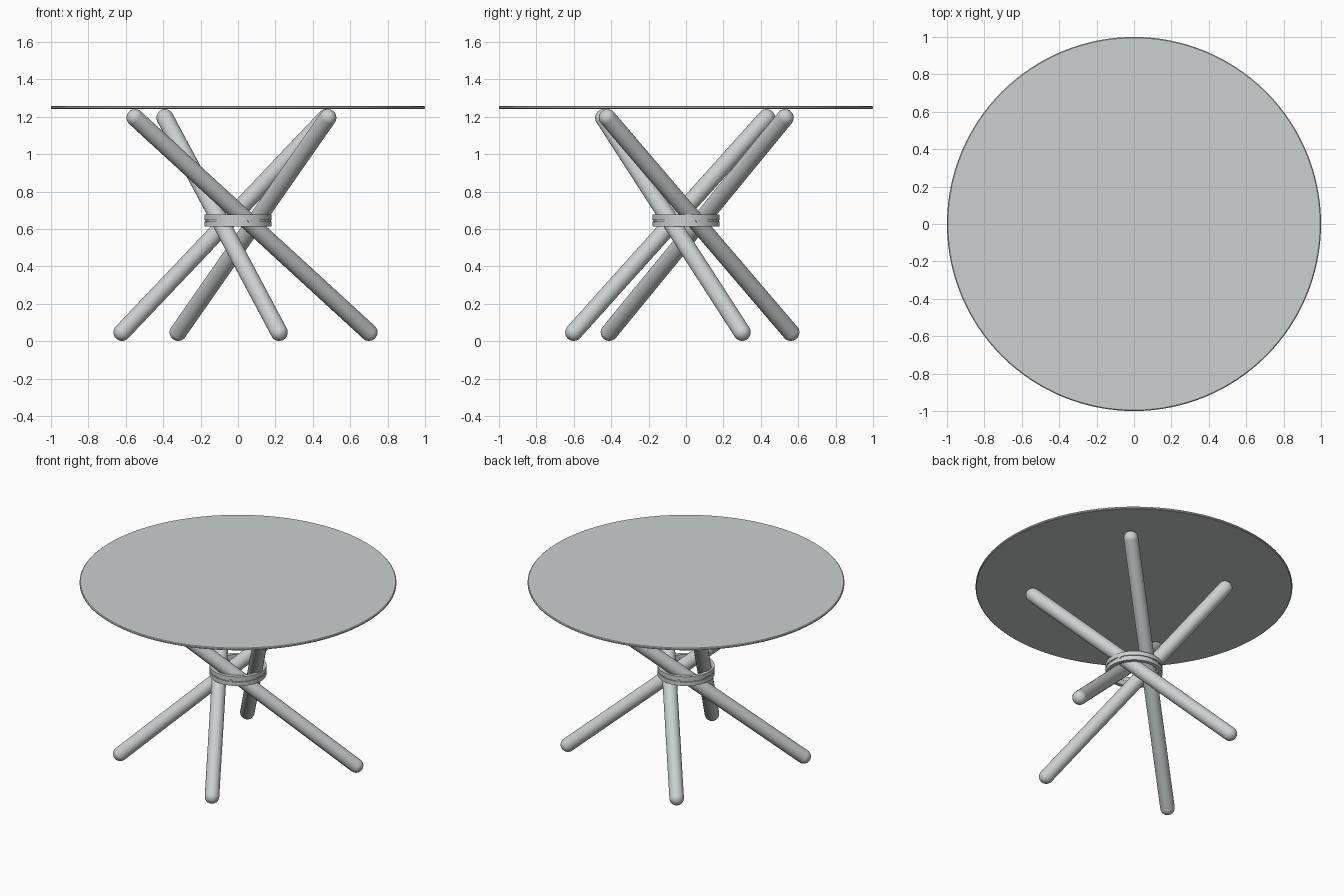
import bpy, math
from mathutils import Vector, Matrix

if "Cube" in bpy.data.objects:
    bpy.data.objects.remove(bpy.data.objects["Cube"])

def mat(name, c):
    m = bpy.data.materials.new(name)
    m.diffuse_color = (*c, 1)
    m.use_nodes = True
    m.node_tree.nodes["Principled BSDF"].inputs["Base Color"].default_value = m.diffuse_color
    return m

grey = mat("pale grey", (0.60, 0.63, 0.63))

def lathe(name, profile, closed=False, n=48, m=grey, axis=None):
    """Revolve (radius, height) points about z; optionally re-aim along an axis."""
    verts, faces, k = [], [], len(profile)
    for i in range(n):
        a = 2 * math.pi * i / n
        verts += [(r * math.cos(a), r * math.sin(a), z) for r, z in profile]
    for i in range(n):
        j = (i + 1) % n
        for p in range(k if closed else k - 1):
            q = (p + 1) % k
            faces.append((i * k + p, j * k + p, j * k + q, i * k + q))
    if not closed:
        faces.append([i * k for i in reversed(range(n))])
        faces.append([i * k + k - 1 for i in range(n)])
    me = bpy.data.meshes.new(name)
    me.from_pydata(verts, [], faces)
    me.materials.append(m)
    if axis:
        a, b = Vector(axis[0]), Vector(axis[1])
        rot = (b - a).to_track_quat('Z', 'Y').to_matrix().to_4x4()
        me.transform(Matrix.Translation(a) @ rot)
    ob = bpy.data.objects.new(name, me)
    bpy.context.collection.objects.link(ob)
    bpy.context.view_layer.objects.active = ob
    bpy.ops.object.select_all(action='DESELECT')
    ob.select_set(True)
    bpy.ops.object.shade_smooth_by_angle(angle=math.radians(35))
    return ob

# round tabletop
lathe("tabletop", [(0.995, 1.242), (1.0, 1.246), (1.0, 1.254), (0.995, 1.258)], n=128)

# four crossing legs with rounded ends: (foot x, y), (head x, y)
R = 0.046
legs = {
    "front_leg": ((0.22, -0.60), (-0.39, 0.43)),
    "right_leg": ((0.70, 0.30), (-0.55, -0.44)),
    "back_leg": ((-0.32, 0.56), (0.48, -0.42)),
    "left_leg": ((-0.62, -0.41), (0.47, 0.53)),
}
for name, (f, h) in legs.items():
    a, b = Vector((*f, R + 0.002)), Vector((*h, 1.195))
    L = (b - a).length
    arc = [math.radians(t) for t in range(0, 90, 10)]
    prof = [(R * max(math.sin(t), 0.01), -R * math.cos(t)) for t in arc]
    prof += [(R, 0), (R, L)]
    prof += [(R * max(math.sin(t), 0.01), L + R * math.cos(t)) for t in reversed(arc)]
    lathe(name, prof, n=32, axis=(a, b))

# clamp ring: two bands with a recessed spacer between
def band(name, z0, z1, ri, ro):
    lathe(name, [(ri, z0), (ro, z0), (ro, z1), (ri, z1)], closed=True, n=64)

band("lower_ring", 0.613, 0.641, 0.155, 0.18)
band("upper_ring", 0.648, 0.677, 0.155, 0.18)
band("ring_spacer", 0.641, 0.648, 0.157, 0.174)

# four small bolts around the ring
for i in range(4):
    a = math.radians(20 + 90 * i)
    d = Vector((math.cos(a), math.sin(a), 0))
    z = Vector((0, 0, 0.645))
    lathe("ring_bolt_%d" % (i + 1), [(0.01, 0), (0.01, 0.013)], n=16,
          axis=(d * 0.17 + z, d * 0.183 + z))
